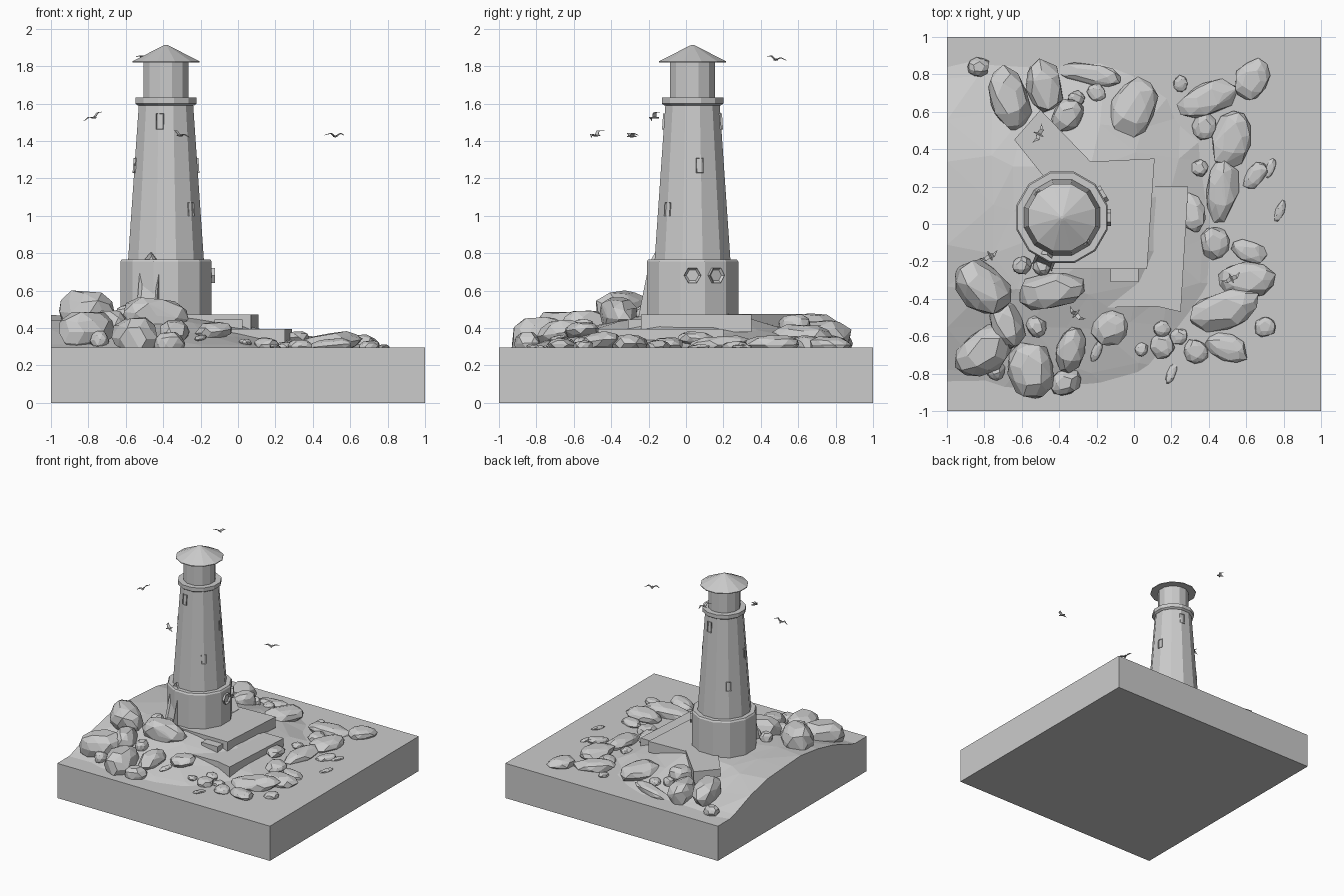
import bpy, bmesh, random
from math import radians, hypot, sin, cos, pi
from mathutils import Matrix, Vector

random.seed(4)
if "Cube" in bpy.data.objects:
    bpy.data.objects.remove(bpy.data.objects["Cube"])

stone = bpy.data.materials.new("plain_grey")
stone.use_nodes = True
GREY = (0.6, 0.6, 0.6, 1)
stone.diffuse_color = GREY
stone.node_tree.nodes["Principled BSDF"].inputs["Base Color"].default_value = GREY

WATER = 0.295
TOWER = Vector((-0.385, 0.035, 0))


def finish(name, bm, matrix=None):
    """Turn a bmesh into a flat shaded grey object."""
    bmesh.ops.recalc_face_normals(bm, faces=bm.faces)
    mesh = bpy.data.meshes.new(name)
    bm.to_mesh(mesh)
    bm.free()
    mesh.materials.append(stone)
    ob = bpy.data.objects.new(name, mesh)
    bpy.context.collection.objects.link(ob)
    if matrix:
        ob.matrix_world = matrix
    return ob


def prism(name, outline, low, high, matrix=None, inset=0, depth=0):
    """Extrude an outline; optionally sink a panel into its top."""
    bm = bmesh.new()
    top = bm.faces.new([bm.verts.new((x, y, high)) for x, y in outline])
    lower = bmesh.ops.extrude_face_region(bm, geom=[top], use_keep_orig=True)["geom"]
    for v in lower:
        if isinstance(v, bmesh.types.BMVert):
            v.co.z = low
    if inset:
        bm.normal_update()
        bmesh.ops.recalc_face_normals(bm, faces=bm.faces)
        bmesh.ops.inset_region(bm, faces=[top], thickness=inset, depth=0)
        for v in top.verts:
            v.co.z -= depth
    return finish(name, bm, matrix)


def box(name, size, centre):
    bm = bmesh.new()
    bmesh.ops.create_cube(bm, size=1)
    bmesh.ops.scale(bm, vec=size, verts=bm.verts)
    return finish(name, bm, Matrix.Translation(centre))


def lathe(name, profile, sides=12):
    """Closed faceted solid from (radius, height) rings."""
    bm = bmesh.new()
    rings = []
    for r, z in profile:
        angles = [2 * pi * (i + 0.5) / sides for i in range(sides)]
        rings.append([bm.verts.new((r * cos(a), r * sin(a), z)) for a in angles])
    for a, b in zip(rings, rings[1:]):
        for i in range(sides):
            j = (i + 1) % sides
            bm.faces.new((a[i], a[j], b[j], b[i]))
    bm.faces.new(rings[0])
    bm.faces.new(rings[-1])
    return finish(name, bm, Matrix.Translation(TOWER))


# Maps an outline so that it stands upright and faces outward along x
UPRIGHT = Matrix(((0, 0, 1, 0), (1, 0, 0, 0), (0, 1, 0, 0), (0, 0, 0, 1)))


def on_wall(azimuth, radius, z, lean):
    return (Matrix.Translation(TOWER) @ Matrix.Rotation(radians(azimuth), 4, "Z")
            @ Matrix.Translation((radius, 0, z))
            @ Matrix.Rotation(radians(-lean), 4, "Y") @ UPRIGHT)


def ground(x, y):
    """Height of the mound, sloping away from the tower."""
    r = hypot(max(x + 0.3, 0) / 0.72, y / 0.86)
    return min(0.465, WATER + 0.25 * (1 - r))


# Square block of water
box("water_block", (2, 2, WATER), (0, 0, WATER / 2))

# Faceted mound, cut off flush with the left side of the block
bm = bmesh.new()
bmesh.ops.create_grid(bm, x_segments=8, y_segments=9, size=1)
for v in bm.verts:
    v.co.x = v.co.x * 0.8 - 0.2
    if not v.is_boundary:
        v.co.x += random.uniform(-0.05, 0.05)
        v.co.y += random.uniform(-0.05, 0.05)
    v.co.z = max(0.2, ground(v.co.x, v.co.y) + random.uniform(-0.01, 0.01))
bmesh.ops.triangulate(bm, faces=bm.faces)
rim = [e for e in bm.edges if e.is_boundary]
for g in bmesh.ops.extrude_edge_only(bm, edges=rim)["geom"]:
    if isinstance(g, bmesh.types.BMVert):
        g.co.z = 0.15
finish("mound", bm)

# Stone terraces, step and back ledge
prism("upper_terrace", [(-0.5, -0.24), (0.07, -0.24), (0.11, 0.35), (-0.3, 0.33)], 0.38, 0.472)
prism("lower_terrace", [(-0.3, -0.45), (0.12, -0.44), (0.25, -0.47), (0.29, 0.2), (-0.3, 0.2)],
      0.3, 0.395)
prism("back_ledge", [(-0.64, 0.45), (-0.5, 0.61), (-0.2, 0.3), (-0.2, 0.23), (-0.4, 0.15)],
      0.35, 0.475)
box("terrace_step", (0.15, 0.09, 0.08), (-0.05, -0.265, 0.405))

# Tower
lathe("tower_base", [(0.253, 0.4), (0.253, 0.755), (0.245, 0.768)])
lathe("tower_shaft", [(0.21, 0.76), (0.15, 1.6)])
lathe("gallery", [(0.155, 1.59), (0.17, 1.6), (0.17, 1.632), (0.14, 1.632)])
lathe("lantern_room", [(0.125, 1.62), (0.125, 1.825)])
lathe("roof", [(0.12, 1.82), (0.186, 1.82), (0.186, 1.826), (0.02, 1.908), (0.008, 1.913)])

# Windows in opposite pairs up the shaft
for level, (azimuth, z) in enumerate([(-45, 1.035), (13, 1.27), (-102, 1.505)]):
    wall = 0.205 - 0.058 * (z - 0.76) / 0.84
    w, h = 0.02, 0.037 + 0.003 * level
    for side, turn in (("front", 0), ("back", 180)):
        prism(f"{side}_window_{level}", [(-w, -h), (w, -h), (w, h), (-w, h)], -0.03, 0.006,
              on_wall(azimuth + turn, wall, z, 4), inset=0.006, depth=0.008)

# Leaning pointed door
prism("door", [(-0.056, -0.08), (0.056, -0.08), (0.056, 0.2), (0.03, 0.27), (0, 0.305),
               (-0.03, 0.27), (-0.056, 0.2)], -0.06, 0.035,
      on_wall(-112, 0.245, 0.5, 12), inset=0.018, depth=0.012)

# Six sided portholes
hexagon = [(0.046 * cos(i * pi / 3), 0.046 * sin(i * pi / 3)) for i in range(6)]
for i, azimuth in enumerate((0, 30)):
    prism(f"porthole_{i}", hexagon, -0.02, 0.018, on_wall(azimuth, 0.245, 0.682, 0),
          inset=0.013, depth=0.012)


def rock(name, x, y, length, width, angle):
    tall = width * (1.05 if x < -0.25 else 0.6)
    bm = bmesh.new()
    bmesh.ops.create_icosphere(bm, subdivisions=2, radius=1)
    for v in bm.verts:
        v.co *= random.uniform(0.88, 1.08)
        v.co.z = min(v.co.z, 0.85)
    hull = bmesh.ops.convex_hull(bm, input=bm.verts)
    bmesh.ops.delete(bm, geom=[g for g in hull["geom_interior"]
                               if isinstance(g, bmesh.types.BMVert)], context="VERTS")
    bmesh.ops.dissolve_limit(bm, angle_limit=radians(14), verts=bm.verts, edges=bm.edges)
    bmesh.ops.scale(bm, vec=(length, width, tall), verts=bm.verts)
    z = max(ground(x, y), WATER) + 0.25 * tall
    finish(name, bm, Matrix.Translation((x, y, z)) @ Matrix.Rotation(radians(angle), 4, "Z")
           @ Matrix.Rotation(random.uniform(-0.15, 0.15), 4, "Y"))


# Boulders around the shore: x, y, half length, half width, turn
boulders = [
    (-.67, .67, .18, .11, 110), (-.48, .74, .15, .1, 100), (-.23, .8, .18, .06, -10),
    (-.35, .58, .1, .08, 60), (0, .62, .17, .12, 70), (.4, .67, .17, .09, 20),
    (.63, .77, .12, .09, 60), (.52, .45, .17, .1, 75), (.47, .18, .18, .09, 85),
    (.31, .06, .11, .07, 110), (.62, -.15, .1, .06, -20), (.6, -.3, .16, .1, 0),
    (.48, -.46, .2, .11, 15), (.5, -.66, .12, .07, -20), (-.13, -.56, .1, .09, 30),
    (-.34, -.67, .13, .08, 75), (-.55, -.78, .17, .12, 100), (-.8, -.68, .19, .12, 40),
    (-.81, -.34, .18, .13, -40), (-.45, -.36, .19, .1, 10), (-.68, -.54, .14, .09, 110),
    (-.37, -.85, .09, .07, 30), (.65, .26, .09, .05, 50),
]
for i, b in enumerate(boulders):
    rock(f"boulder_{i}", *b)

# Smaller round stones: x, y, radius
stones = [
    (-.83, .84, .06), (-.2, .7, .055), (.25, .75, .045), (.38, .52, .075), (.35, .3, .05),
    (.43, -.1, .09), (.7, -.55, .06), (.15, -.65, .075), (.33, -.68, .07), (-.6, -.22, .055),
    (-.52, -.55, .06), (-.74, -.78, .06), (.24, -.6, .05), (.15, -.56, .05), (.04, -.67, .04),
    (-.31, .67, .05), (-.49, -.23, .05),
]
for i, (x, y, r) in enumerate(stones):
    rock(f"stone_{i}", x, y, r, r * 0.9, random.uniform(0, 180))

# Tips breaking the water
for i, (x, y) in enumerate([(.78, .07), (.73, .3), (.2, -.8), (-.2, -.68)]):
    rock(f"water_tip_{i}", x, y, 0.06, 0.025, 70)


def bird(name, place, turn, bank):
    """Thin gull: spindle body with two bent wings."""
    bm = bmesh.new()
    bmesh.ops.create_icosphere(bm, subdivisions=1, radius=1)
    bmesh.ops.scale(bm, vec=(0.007, 0.033, 0.006), verts=bm.verts)
    for s in (-1, 1):
        root, bend = [(0, -0.012, 0), (0, 0.012, 0)], [(s * 0.028, -0.016, 0.018),
                                                      (s * 0.028, 0.004, 0.018)]
        a, b = [bm.verts.new(p) for p in root]
        c, d = [bm.verts.new(p) for p in bend]
        tip = bm.verts.new((s * 0.058, 0.012, 0.008))
        bm.faces.new((a, b, d, c))
        bm.faces.new((c, d, tip))
    ob = finish(name, bm, Matrix.Translation(place) @ Matrix.Rotation(radians(turn), 4, "Z")
                @ Matrix.Rotation(radians(bank), 4, "Y"))
    skin = ob.modifiers.new("thickness", "SOLIDIFY")
    skin.thickness = 0.003


bird("bird_back", (-0.51, 0.48, 1.835), 65, 10)
bird("bird_left", (-0.77, -0.17, 1.525), 25, -25)
bird("bird_front", (-0.31, -0.48, 1.43), -40, 18)
bird("bird_right", (0.52, -0.29, 1.425), 25, 0)
